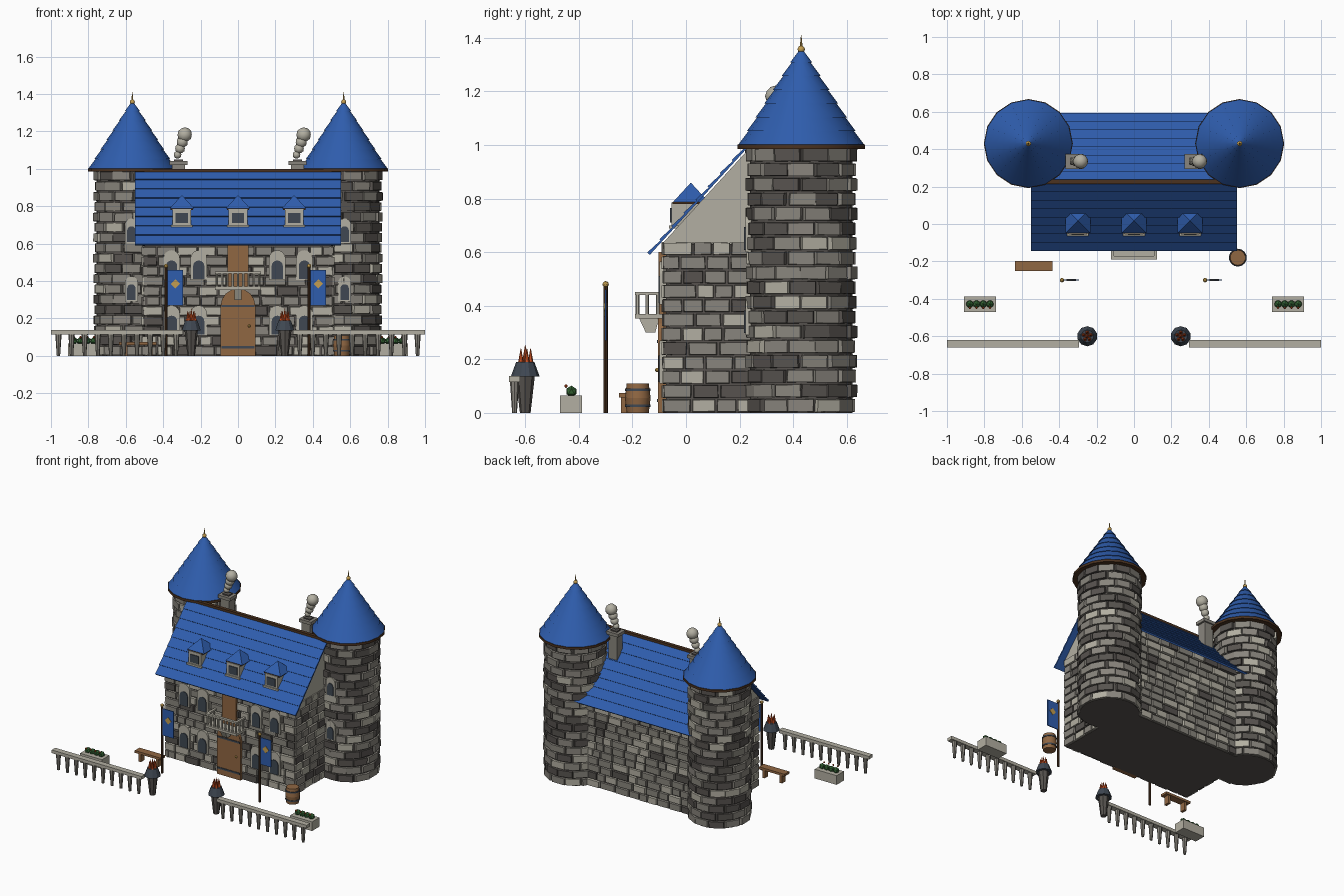
import bpy, bmesh, random
from math import sin, cos, pi, radians
from mathutils import Matrix, Vector

random.seed(4)
if "Cube" in bpy.data.objects:
    bpy.data.objects.remove(bpy.data.objects["Cube"])

PALETTE = {
    "roof_blue": (0.028, 0.11, 0.42), "dark_wood": (0.07, 0.032, 0.014),
    "wood": (0.28, 0.135, 0.055), "gold": (0.55, 0.34, 0.08),
    "light_stone": (0.45, 0.43, 0.36), "mid_stone": (0.25, 0.235, 0.205),
    "dark_stone": (0.095, 0.086, 0.078), "slate": (0.05, 0.064, 0.085),
    "flame": (0.6, 0.08, 0.015), "leaf_green": (0.035, 0.13, 0.035)}
MATS = {}
for key, rgb in PALETTE.items():
    m = bpy.data.materials.new(key)
    m.use_nodes = True
    m.diffuse_color = (*rgb, 1)
    m.node_tree.nodes["Principled BSDF"].inputs["Base Color"].default_value = (*rgb, 1)
    MATS[key] = m


class Part:
    """Collects coloured primitives and turns them into one object."""
    def __init__(self, name):
        self.name, self.bm, self.used = name, bmesh.new(), []

    def paint(self, verts, colour):
        if colour not in self.used:
            self.used.append(colour)
        for f in {f for v in verts for f in v.link_faces}:
            f.material_index = self.used.index(colour)

    def box(self, x, y, z, colour):
        """Box from three (low, high) ranges."""
        mid = Matrix.Translation([(a + b) / 2 for a, b in (x, y, z)])
        size = Matrix.Diagonal([b - a for a, b in (x, y, z)] + [1])
        self.paint(bmesh.ops.create_cube(self.bm, size=1, matrix=mid @ size)["verts"], colour)

    def brick(self, pos, angle, size, colour):
        """Block whose outward face is chamfered inwards."""
        verts = bmesh.ops.create_cube(self.bm, size=1)["verts"]
        for v in verts:
            if v.co.y < 0:
                v.co.x *= random.uniform(0.88, 0.95)
                v.co.z *= random.uniform(0.82, 0.93)
        m = Matrix.Translation(pos) @ Matrix.Rotation(angle, 4, "Z") @ Matrix.Diagonal((*size, 1))
        bmesh.ops.transform(self.bm, matrix=m, verts=verts)
        self.paint(verts, colour)

    def cone(self, x, y, z0, z1, r0, r1, colour, sides=12, turn=0):
        m = Matrix.Translation((x, y, (z0 + z1) / 2)) @ Matrix.Rotation(turn, 4, "Z")
        self.paint(bmesh.ops.create_cone(self.bm, cap_ends=True, segments=sides, radius1=r0,
                                         radius2=r1, depth=z1 - z0, matrix=m)["verts"], colour)

    def ball(self, x, y, z, r, colour, detail=2):
        self.paint(bmesh.ops.create_icosphere(self.bm, subdivisions=detail, radius=r,
                   matrix=Matrix.Translation((x, y, z)))["verts"], colour)

    def prism(self, points, push, colour):
        face = self.bm.faces.new([self.bm.verts.new(p) for p in points])
        new = [v for v in bmesh.ops.extrude_face_region(self.bm, geom=[face])["geom"]
               if isinstance(v, bmesh.types.BMVert)]
        bmesh.ops.translate(self.bm, vec=push, verts=new)
        # close the start side, which the extrusion may have left open
        if not face.is_valid:
            bmesh.ops.holes_fill(self.bm, edges=self.bm.edges[:], sides=0)
        self.paint(new + ([v for v in face.verts] if face.is_valid else []), colour)

    def arch(self, x, z0, w, h, y, depth, colour):
        r = w / 2
        pts = [(x - r, y, z0), (x + r, y, z0)]
        pts += [(x + r * cos(i * pi / 8), y, z0 + h - r + r * sin(i * pi / 8)) for i in range(9)]
        self.prism(pts, (0, depth, 0), colour)

    def finish(self, smooth=False):
        bmesh.ops.recalc_face_normals(self.bm, faces=self.bm.faces[:])
        mesh = bpy.data.meshes.new(self.name)
        self.bm.to_mesh(mesh)
        self.bm.free()
        for c in self.used:
            mesh.materials.append(MATS[c])
        ob = bpy.data.objects.new(self.name, mesh)
        bpy.context.collection.objects.link(ob)
        if smooth:
            bpy.ops.object.select_all(action="DESELECT")
            ob.select_set(True)
            bpy.context.view_layer.objects.active = ob
            bpy.ops.object.shade_smooth_by_angle(angle=radians(35))


def stone(weights):
    return random.choices(("light_stone", "mid_stone", "dark_stone"), weights)[0]


# House walls: dark mortar core, staggered stones, plaster gables
RIDGE_Y, EAVE, RIDGE_Z, EAVE_Z = 0.225, 0.36, 0.985, 0.59
house = Part("house_walls")
house.box((-0.5, 0.5), (-0.075, 0.525), (0, 0.63), "dark_stone")
ROWS, ROW_H = 12, 0.64 / 12
for start, angle, length in (((-0.51, -0.075), 0, 1.02), ((0.5, -0.088), pi / 2, 0.34),
                             ((-0.5, 0.25), -pi / 2, 0.34), ((0.42, 0.525), pi, 0.84)):
    along = Vector((cos(angle), sin(angle), 0))
    for row in range(ROWS):
        t = 0
        while t < length - 0.01:
            w = random.uniform(0.06, 0.13)
            if length - t - w < 0.05:
                w = length - t
            pos = Vector((*start, (row + 0.5) * ROW_H)) + along * (t + w / 2)
            house.brick(pos, angle, (w - 0.004, random.uniform(0.022, 0.034), ROW_H - 0.004),
                        stone((25, 62, 13)))
            t += w
house.prism([(-0.508, -0.085, 0.635), (-0.508, 0.535, 0.635), (-0.508, RIDGE_Y, 0.975)],
            (1.016, 0, 0), "light_stone")
house.finish()

# Main roof: overlapping tile rows on both slopes, ridge beam
roof = Part("main_roof")
TILE_ROWS = 8
for side in (-1, 1):
    foot, top = Vector((0, side * EAVE, EAVE_Z)), Vector((0, 0, RIDGE_Z))
    up = Vector((0, side * (RIDGE_Z - EAVE_Z), EAVE)).normalized()
    shift = Vector((-0.55, RIDGE_Y, 0))
    for i in range(TILE_ROWS):
        a, b = foot.lerp(top, i / TILE_ROWS) + shift, foot.lerp(top, (i + 1) / TILE_ROWS) + shift
        roof.prism([a, a + up * 0.013, b + up * 0.007, b], (1.1, 0, 0), "roof_blue")
roof.box((-0.55, 0.55), (RIDGE_Y - 0.012, RIDGE_Y + 0.012), (0.98, 1.0), "dark_wood")
roof.finish()

# Round towers with stepped cone roofs, finials and narrow windows
for label, s in (("left", 1), ("right", -1)):
    cx, cy = s * 0.565, 0.43
    tower = Part(label + "_tower")
    tower.cone(cx, cy, 0, 0.985, 0.192, 0.192, "dark_stone", 24)
    for row in range(18):
        for k in range(12):
            a = (k + 0.5 * (row % 2) + random.uniform(-0.08, 0.08)) * pi / 6
            r = random.uniform(0.183, 0.189)
            tower.brick((cx + r * sin(a), cy - r * cos(a), (row + 0.5) * 0.055), a,
                        (0.104, 0.03, 0.051), stone((14, 54, 32)))
    tower.finish()

    cap = Part(label + "_tower_roof")
    cap.cone(cx, cy, 0.985, 1.002, 0.238, 0.238, "dark_wood", 16)
    for i in range(7):
        z0, z1 = 1 + 0.36 * i / 7, 1 + 0.36 * (i + 1) / 7
        cap.cone(cx, cy, z0, z1, 0.228 * (7 - i) / 7 + 0.008, 0.228 * (6 - i) / 7 + 0.002,
                 "roof_blue", 16)
    cap.ball(cx, cy, 1.357, 0.014, "gold")
    cap.cone(cx, cy, 1.36, 1.41, 0.006, 0.001, "gold", 8)
    cap.finish(True)

    slits = Part(label + "_tower_windows")
    for z in (0.29, 0.6):
        slits.arch(s * 0.57, z, 0.07, 0.135, 0.222, 0.03, "light_stone")
        slits.arch(s * 0.57, z + 0.008, 0.045, 0.085, 0.217, 0.006, "slate")
    slits.finish()

    # Chimney and drifting smoke
    chimney = Part(label + "_chimney")
    x = s * 0.318
    chimney.box((x - 0.034, x + 0.034), (0.305, 0.365), (0.82, 1.02), "mid_stone")
    chimney.box((x - 0.047, x + 0.047), (0.295, 0.375), (1.02, 1.042), "mid_stone")
    chimney.box((x - 0.025, x + 0.025), (0.315, 0.355), (1.042, 1.05), "dark_stone")
    chimney.finish()
    smoke = Part(label + "_smoke")
    for dx, z, r in ((-0.005, 1.075, 0.021), (0.008, 1.108, 0.027), (0.02, 1.143, 0.031), (0.033, 1.182, 0.04)):
        smoke.ball(x + dx, 0.335, z, r, "light_stone")
    smoke.finish(True)

# Dormers
for name, x in (("right", -0.3), ("middle", 0), ("left", 0.3)):
    d = Part(name + "_dormer")
    d.box((x - 0.05, x + 0.05), (-0.055, 0.08), (0.69, 0.785), "light_stone")
    d.box((x - 0.058, x + 0.058), (-0.064, 0.0), (0.688, 0.7), "light_stone")
    d.box((x - 0.033, x + 0.033), (-0.06, -0.054), (0.71, 0.765), "slate")
    d.box((x - 0.06, x + 0.06), (-0.05, 0.08), (0.78, 0.788), "dark_wood")
    d.cone(x, 0.018, 0.787, 0.858, 0.094, 0.002, "roof_blue", 4, pi / 4)
    d.finish()

# Front windows and doors
windows = Part("front_windows")
for x in (-0.355, -0.21, 0.21, 0.355):
    for z in (0.11, 0.405):
        windows.arch(x, z, 0.088, 0.16, -0.098, 0.03, "light_stone")
        windows.arch(x, z + 0.005, 0.06, 0.1, -0.103, 0.006, "slate")
windows.finish()
doors = Part("front_doors")
doors.arch(0, 0, 0.185, 0.36, -0.105, 0.04, "wood")
doors.box((-0.055, 0.055), (-0.103, -0.06), (0.36, 0.6), "wood")
for z in (0.04, 0.26):
    doors.box((-0.088, 0.088), (-0.109, -0.104), (z, z + 0.012), "slate")
doors.ball(0.06, -0.108, 0.16, 0.008, "gold")
doors.finish()

# Balcony
balcony = Part("balcony")
balcony.box((-0.122, 0.122), (-0.19, -0.08), (0.353, 0.37), "light_stone")
balcony.prism([(-0.02, -0.175, 0.353), (-0.02, -0.1, 0.353), (-0.02, -0.115, 0.3),
               (-0.02, -0.15, 0.3)], (0.04, 0, 0), "light_stone")
balcony.box((-0.122, 0.122), (-0.19, -0.172), (0.44, 0.452), "light_stone")
for s in (-0.114, 0.114):
    balcony.box((s - 0.008, s + 0.008), (-0.19, -0.09), (0.44, 0.452), "light_stone")
    for y in (-0.145, -0.105):
        balcony.cone(s, y, 0.37, 0.44, 0.007, 0.007, "light_stone", 6)
for i in range(9):
    balcony.cone(-0.112 + 0.028 * i, -0.181, 0.37, 0.44, 0.007, 0.007, "light_stone", 6)
balcony.finish()

# Garden walls, torches and planters on both sides
for label, s in (("left", 1), ("right", -1)):
    fence = Part(label + "_balustrade")
    fence.box(sorted((s * 0.295, s)), (-0.66, -0.62), (0.115, 0.137), "light_stone")
    for i in range(10):
        fence.cone(s * (0.33 + 0.07 * i), -0.64, 0, 0.116, 0.009, 0.017, "mid_stone", 8)
    fence.finish(True)

    torch = Part(label + "_torch")
    tx, ty = s * 0.25, -0.6
    torch.cone(tx, ty, 0, 0.14, 0.02, 0.036, "dark_stone", 8)
    torch.cone(tx, ty, 0.135, 0.19, 0.054, 0.034, "slate", 10)
    for i in range(5):
        a = i * 2 * pi / 5 + pi / 2
        torch.cone(tx + 0.02 * cos(a), ty + 0.02 * sin(a), 0.17, 0.24, 0.014, 0.001, "flame", 6)
    torch.cone(tx, ty, 0.17, 0.253, 0.015, 0.001, "flame", 6)
    torch.finish()

    planter = Part(label + "_planter")
    planter.box(sorted((s * 0.738, s * 0.91)), (-0.47, -0.388), (0, 0.065), "light_stone")
    for i in range(4):
        x = s * (0.77 + 0.036 * i)
        planter.ball(x, -0.428, 0.08, 0.022, "leaf_green", 1)
        planter.ball(x, -0.448, 0.1, 0.007, "flame", 1)
    planter.finish()

# Banners: both flags fly towards the same side
for label, x in (("left", 0.38), ("right", -0.385)):
    banner = Part(label + "_banner")
    banner.cone(x, -0.3, 0, 0.475, 0.008, 0.008, "dark_wood", 8)
    banner.ball(x, -0.3, 0.48, 0.012, "gold")
    banner.box((x + 0.006, x + 0.09), (-0.303, -0.297), (0.27, 0.46), "roof_blue")
    m = x + 0.05
    banner.prism([(m, -0.306, 0.36), (m + 0.025, -0.306, 0.385), (m, -0.306, 0.41),
                  (m - 0.025, -0.306, 0.385)], (0, 0.012, 0), "gold")
    banner.finish()

# Bench and barrel
bench = Part("bench")
bench.box((-0.635, -0.435), (-0.25, -0.197), (0.058, 0.074), "wood")
for x in (-0.61, -0.475):
    bench.box((x, x + 0.018), (-0.243, -0.204), (0, 0.058), "wood")
bench.finish()
barrel = Part("barrel")
for z0, z1, r0, r1 in ((0, 0.055, 0.041, 0.048), (0.055, 0.11, 0.048, 0.041)):
    barrel.cone(0.555, -0.18, z0, z1, r0, r1, "wood", 14)
for z in (0.022, 0.082):
    barrel.cone(0.555, -0.18, z, z + 0.009, 0.048, 0.048, "slate", 14)
barrel.finish(True)
